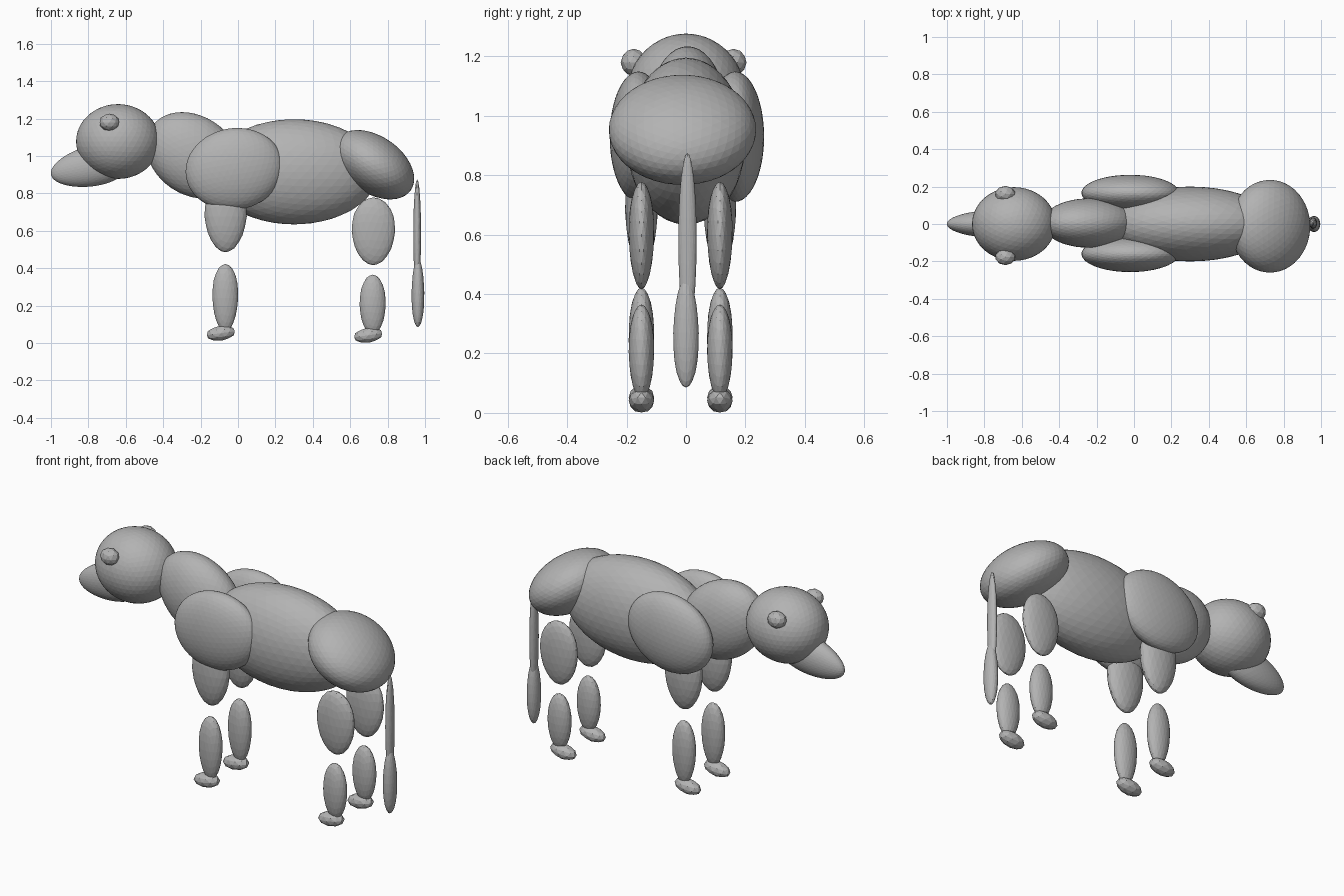
import bpy
import bmesh
from math import radians
from mathutils import Matrix, Vector

cube = bpy.data.objects.get("Cube")
if cube:
    bpy.data.objects.remove(cube, do_unlink=True)

# One plain clay colour for the whole animal
clay = bpy.data.materials.new("clay_grey")
clay.use_nodes = True
GREY = (0.45, 0.45, 0.45, 1)
clay.diffuse_color = GREY
clay.node_tree.nodes["Principled BSDF"].inputs["Base Color"].default_value = GREY


def blob(name, centre, radii, tilt=0, detail=4, taper=(0, 0)):
    """Faceted ellipsoid, tilted about y; taper = widening along x and along z."""
    bm = bmesh.new()
    bmesh.ops.create_icosphere(bm, subdivisions=detail, radius=1)
    along_x, along_z = taper
    for v in bm.verts:
        x, y, z = v.co
        grow_x, grow_z = 1 + along_x * x, 1 + along_z * z
        v.co = (x * grow_z, y * grow_x * grow_z, z * grow_x)
    place = (Matrix.Translation(Vector(centre))
             @ Matrix.Rotation(radians(tilt), 4, 'Y')
             @ Matrix.Diagonal((*radii, 1)))
    bmesh.ops.transform(bm, matrix=place, verts=bm.verts)
    mesh = bpy.data.meshes.new(name)
    bm.to_mesh(mesh)
    bm.free()
    mesh.materials.append(clay)
    obj = bpy.data.objects.new(name, mesh)
    bpy.context.collection.objects.link(obj)
    return obj


# Head and body
blob("head", (-0.642, 0, 1.077), (0.224, 0.197, 0.2))
blob("muzzle", (-0.785, 0, 0.945), (0.22, 0.072, 0.108), tilt=-12, taper=(0.12, 0))
blob("neck", (-0.24, 0.005, 1.003), (0.27, 0.132, 0.21), tilt=35)
blob("torso", (0.3, 0, 0.915), (0.45, 0.2, 0.281))
blob("rump", (0.727, -0.012, 0.953), (0.24, 0.248, 0.152), tilt=35)

# Tail with a thicker tuft
blob("tail", (0.958, 0.005, 0.58), (0.021, 0.031, 0.295), detail=3)
blob("tail_tuft", (0.962, 0, 0.27), (0.034, 0.043, 0.185), detail=3, taper=(0, -0.1))

# Paired parts, the leg pairs sitting slightly toward the right side
for side, s in (("left", 1), ("right", -1)):
    leg_y = s * 0.132 - 0.018
    blob(f"{side}_ear", (-0.688, s * 0.168 - 0.008, 1.18), (0.054, 0.044, 0.046), detail=2)
    blob(f"{side}_shoulder", (-0.02, s * 0.163 + 0.003, 0.93), (0.262, 0.097, 0.218), tilt=-10)
    blob(f"{side}_front_upper_leg", (-0.066, leg_y, 0.675), (0.113, 0.055, 0.19),
         detail=3, taper=(0, 0.12))
    blob(f"{side}_front_lower_leg", (-0.068, leg_y, 0.24), (0.069, 0.043, 0.182),
         detail=3, taper=(0, 0.1))
    blob(f"{side}_front_foot", (-0.092, leg_y, 0.052), (0.079, 0.043, 0.04), tilt=-8, detail=2)
    blob(f"{side}_hind_upper_leg", (0.724, leg_y, 0.597), (0.116, 0.043, 0.181),
         detail=3, taper=(0, 0.08))
    blob(f"{side}_hind_lower_leg", (0.72, leg_y, 0.205), (0.07, 0.043, 0.16),
         detail=3, taper=(0, 0.05))
    blob(f"{side}_hind_foot", (0.696, leg_y, 0.041), (0.079, 0.043, 0.04), tilt=-8, detail=2)
